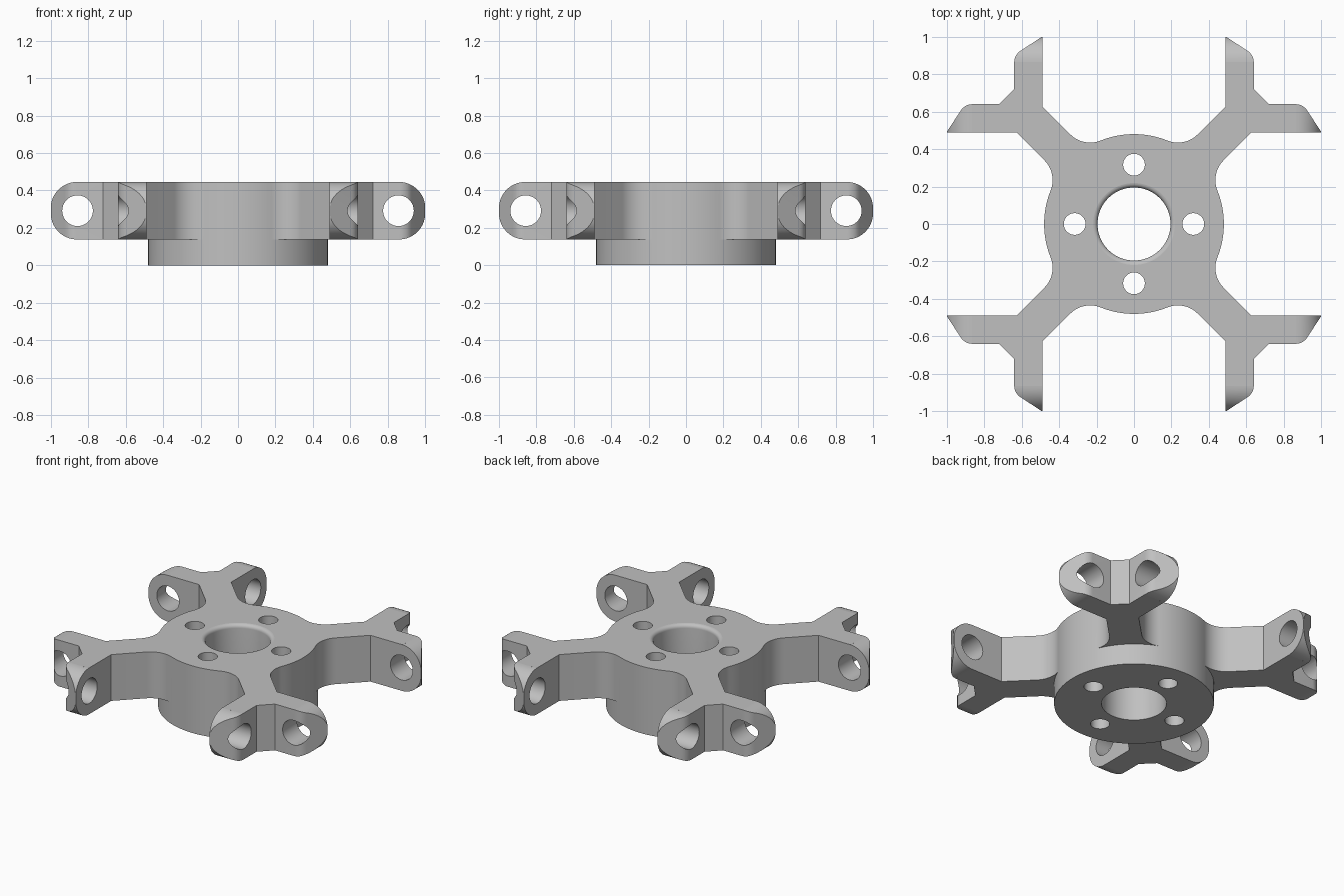
import bpy, bmesh
from math import sin, cos, pi, radians, sqrt, atan2
from mathutils import Matrix

cube = bpy.data.objects.get("Cube")
if cube:
    bpy.data.objects.remove(cube)

BOTTOM, TOP = 0.138, 0.445      # arm slab heights
MID = (BOTTOM + TOP) / 2
HUB_R, FILLET, ARM_HALF = 0.48, 0.15, 0.098

grey = bpy.data.materials.new("plain grey")
grey.use_nodes = True
grey.diffuse_color = (0.53, 0.53, 0.53, 1)
grey.node_tree.nodes["Principled BSDF"].inputs["Base Color"].default_value = (0.53, 0.53, 0.53, 1)


def loft(name, sections, matrix=Matrix()):
    """Closed solid through (outline, height) sections, then moved by a matrix."""
    bm = bmesh.new()
    rings = [[bm.verts.new((x, y, z)) for x, y in points] for points, z in sections]
    for low, high in zip(rings, rings[1:]):
        for i in range(len(low)):
            j = (i + 1) % len(low)
            bm.faces.new((low[i], low[j], high[j], high[i]))
    bm.faces.new(rings[0][::-1])
    bm.faces.new(rings[-1])
    bm.transform(matrix)
    bmesh.ops.recalc_face_normals(bm, faces=bm.faces)
    mesh = bpy.data.meshes.new(name)
    bm.to_mesh(mesh)
    bm.free()
    mesh.materials.append(grey)
    ob = bpy.data.objects.new(name, mesh)
    bpy.context.collection.objects.link(ob)
    return ob


def arc(cx, cy, r, a0, a1, n):
    return [(cx + r * cos(a0 + (a1 - a0) * i / n),
             cy + r * sin(a0 + (a1 - a0) * i / n)) for i in range(n + 1)]


def circle(r, n, cx=0, cy=0):
    return arc(cx, cy, r, 0, 2 * pi, n)[:-1]


def square(s):
    return [(s, s), (-s, s), (-s, -s), (s, -s)]


def four_fold(half):
    """Mirror half an arm across the diagonal and repeat it round the centre."""
    quadrant = [(y, x) for x, y in half[1:]] + half[::-1]
    points = []
    for c, s in ((1, 0), (0, 1), (-1, 0), (0, -1)):
        points += [(c * x - s * y, s * x + c * y) for x, y in quadrant]
    return points


def combine(body, tool, operation):
    mod = body.modifiers.new(operation, 'BOOLEAN')
    mod.operation, mod.solver, mod.object = operation, 'EXACT', tool
    bpy.context.view_layer.objects.active = body
    bpy.ops.object.modifier_apply(modifier=mod.name)
    bpy.data.objects.remove(tool)


# Half of one arm outline: hub arc, fillet, arm side, tapered lug, notch
v = ARM_HALF + FILLET
u = sqrt((HUB_R + FILLET) ** 2 - v * v)
fx, fy = (u - v) / sqrt(2), (u + v) / sqrt(2)
tangent = atan2(fy, fx)
hub_arc = arc(0, 0, HUB_R, pi / 2, tangent, 8)
half = hub_arc + arc(fx, fy, FILLET, tangent - pi, -pi / 4, 16)[1:]
half += [(0.49, 0.49 + ARM_HALF * sqrt(2)), (0.49, 1.001)]
start, corner, end = (0.605, 0.926), (0.64, 0.903), (0.64, 0.86)
for i in range(9):
    t = i / 8
    half.append(tuple((1 - t) ** 2 * a + 2 * t * (1 - t) * b + t * t * c
                      for a, b, c in zip(start, corner, end)))
half.append((0.64, 0.72))
outline = four_fold(half)
body = loft("mount_bracket", [(outline, BOTTOM), (outline, TOP)])

# Round base under the hub, sharing the hub arcs of the slab
base = four_fold(hub_arc + arc(0, 0, HUB_R, tangent, pi / 4 + 0.03, 8)[1:])
combine(body, loft("hub_base", [(base, 0), (base, BOTTOM)]), 'UNION')

# Round the lug ends with a square envelope that bulges at arm height
r = 0.14
bulge = arc(1 - r, BOTTOM + r, r, radians(-88), 0, 16)
bulge += arc(1 - r, TOP - r, r, 0, radians(88), 16)
bulge = [(bulge[0][0], -0.1)] + bulge + [(bulge[-1][0], 0.6)]
combine(body, loft("lug_envelope", [(square(s), z) for s, z in bulge]), 'INTERSECT')

# Lug holes in both directions
upright = Matrix.Rotation(pi / 2, 4, 'X')
for turn in (upright, Matrix.Rotation(pi / 2, 4, 'Z') @ upright):
    for side in (-1, 1):
        ring = circle(0.082, 40, side * 0.857, MID)
        combine(body, loft("lug_hole", [(ring, -1.2), (ring, 1.2)], turn), 'DIFFERENCE')

# Bolt holes
for x, y in circle(0.317, 4):
    ring = circle(0.058, 32, x, y)
    combine(body, loft("bolt_hole", [(ring, -0.1), (ring, 0.6)]), 'DIFFERENCE')

# Centre bore with a rounded upper lip
lip = 0.025
bore = arc(0.195 + lip, TOP - lip, lip, pi, pi / 2 + 0.05, 6)
bore = [(0.195, -0.1)] + bore + [(bore[-1][0], 0.6)]
combine(body, loft("centre_bore", [(circle(s, 64), z) for s, z in bore]), 'DIFFERENCE')

# Smooth curved walls, keep edges sharp
bpy.ops.object.select_all(action='DESELECT')
body.select_set(True)
bpy.context.view_layer.objects.active = body
bpy.ops.object.shade_smooth_by_angle(angle=radians(25))
